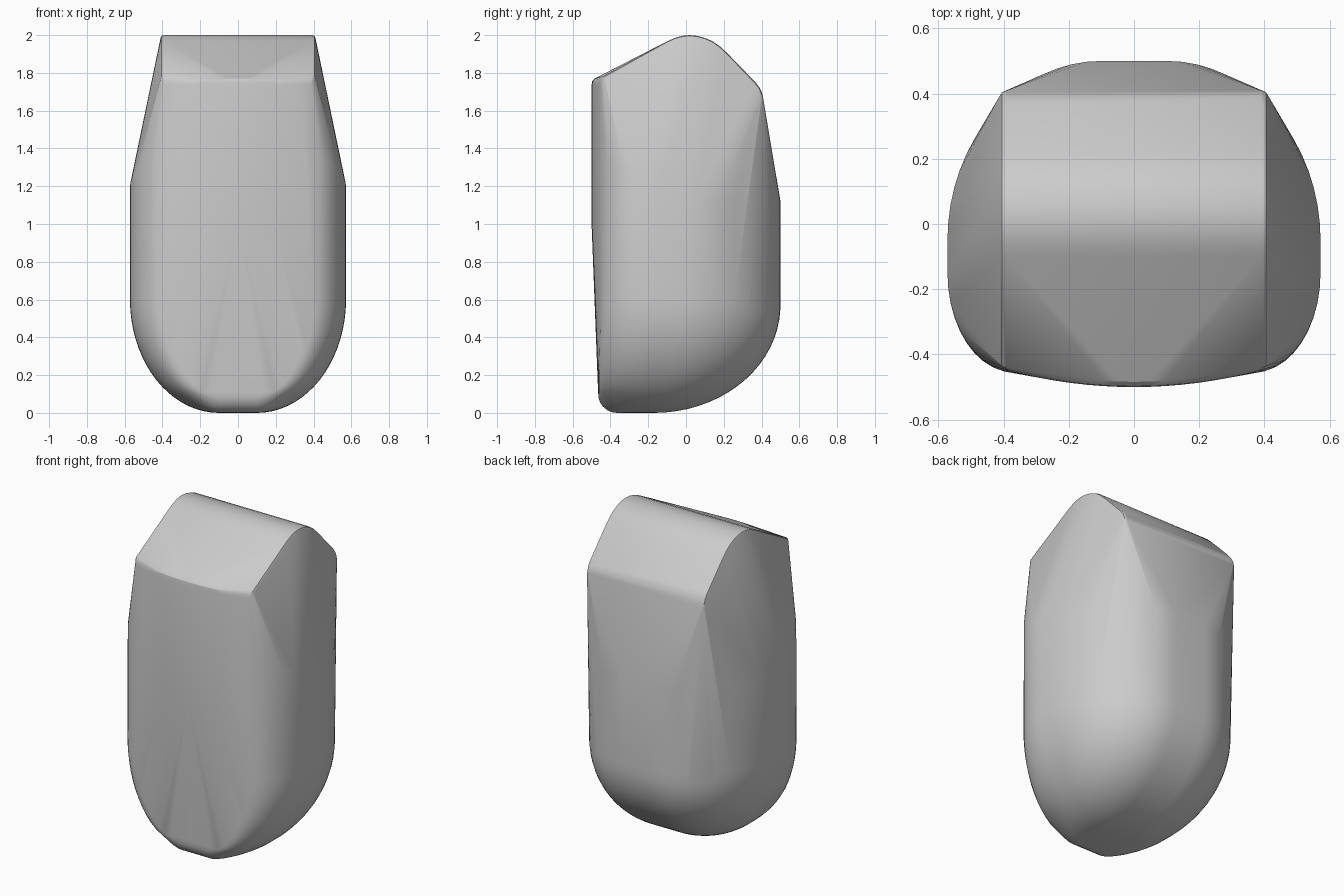
import bpy, bmesh, math

if "Cube" in bpy.data.objects:
    bpy.data.objects.remove(bpy.data.objects["Cube"])

bm = bmesh.new()


def add(x, y, z):
    for s in (1, -1):
        bm.verts.new((s * x, y, z))


def arc(t):
    # quarter-circle easing: 0 at t=0, 1 at t>=1
    t = min(max(t, 0), 1)
    return math.sqrt(1 - (1 - t) ** 2)


def section(z, lift=False):
    # one horizontal outline of the rounded body
    w = 0.1 + 0.472 * arc(z / 0.6)
    back = -0.17 + 0.67 * arc(z / 0.57)
    front = -0.465 - 0.035 * min(max((z - 0.1) / 0.9, 0), 1)
    front += 0.1 * (1 - arc(z / 0.1))
    wf = 0.1 + 0.27 * arc((z - 0.08) / 0.52)
    wf = min(wf, w)
    sag = 0.05 * min(z, 1)
    t = (back + 0.17) / 0.67
    yc, ym = -0.2 + 0.15 * t, -0.2 + 0.05 * t
    pts = [(wf * i / 4, front + sag * (wf / 0.37) ** 2 * (i / 4) ** 2) for i in range(5)]
    yf = pts[-1][1]
    for i in range(1, 11):
        a = math.pi / 2 * i / 10
        pts.append((wf + (w - wf) * math.sin(a), ym + (yf - ym) * math.cos(a)))
    for i in range(17):
        a = math.pi / 2 * i / 16
        pts.append((0.1 + (w - 0.1) * math.cos(a), yc + (back - yc) * math.sin(a)))
    for x, y in pts:
        add(x, y, z + (max(0, -y) * 0.5 if lift else 0))


# Rounded lower body
for i in range(19):
    section(0.6 * (1 - math.cos(math.pi / 2 * i / 18)))
section(1.0)
section(1.12, True)

# Ridge-shaped cap with softened ends
ridge = [(-0.44, 1.782), (-0.10, 1.967), (-0.06, 1.985), (-0.02, 1.996), (0.02, 2.0),
         (0.06, 1.996), (0.10, 1.985), (0.14, 1.968), (0.18, 1.94), (0.22, 1.903),
         (0.37, 1.748), (0.39, 1.722), (0.402, 1.695), (0.408, 1.67)]
for y, z in ridge:
    add(0.393, y, z)
    add(0.405, y * 0.99, z - 0.004)
    add(0.41, y * 0.97, z - 0.015)

# Bowed upper front edge
for i in range(9):
    x = 0.385 * i / 8
    y = -0.5 + 0.05 * (i / 8) ** 2
    add(x, y, 1.735)
    add(x, y + 0.003, 1.755)
    add(x, y + 0.016, 1.77)

# Wrap everything in one convex skin
bmesh.ops.remove_doubles(bm, verts=bm.verts, dist=0.0005)
res = bmesh.ops.convex_hull(bm, input=bm.verts)
junk = {g for g in res["geom_interior"] + res["geom_unused"] if isinstance(g, bmesh.types.BMVert)}
bmesh.ops.delete(bm, geom=list(junk), context='VERTS')
bmesh.ops.recalc_face_normals(bm, faces=bm.faces)
mesh = bpy.data.meshes.new("rounded_cap")
bm.to_mesh(mesh)
bm.free()
obj = bpy.data.objects.new("rounded_cap", mesh)
bpy.context.collection.objects.link(obj)
bpy.context.view_layer.objects.active = obj
obj.select_set(True)
bpy.ops.object.shade_smooth_by_angle(angle=math.radians(20))
